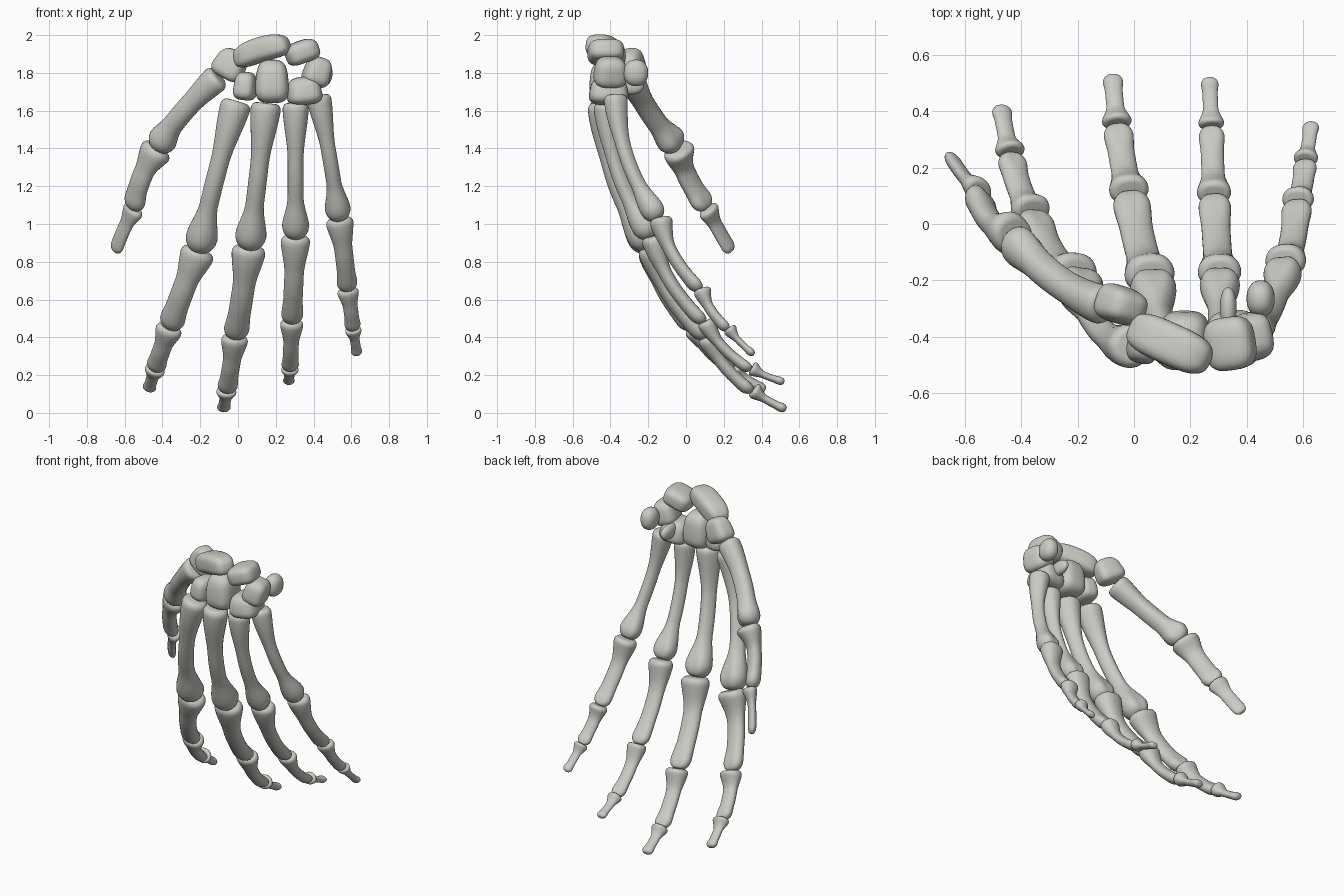
import bpy, bmesh, math
from mathutils import Vector, Euler

cube = bpy.data.objects.get("Cube")
if cube:
    bpy.data.objects.remove(cube, do_unlink=True)

bone_mat = bpy.data.materials.new("bone_grey")
bone_mat.use_nodes = True
COLOR = (0.6, 0.59, 0.55, 1)
bone_mat.diffuse_color = COLOR
bone_mat.node_tree.nodes["Principled BSDF"].inputs["Base Color"].default_value = COLOR

SEGS, RINGS = 28, 32
X = Vector((1, 0, 0))


def finish(bm, name):
    """Turn the bmesh into a smooth-shaded bone object."""
    bmesh.ops.recalc_face_normals(bm, faces=bm.faces[:])
    mesh = bpy.data.meshes.new(name)
    bm.to_mesh(mesh)
    bm.free()
    mesh.materials.append(bone_mat)
    for poly in mesh.polygons:
        poly.use_smooth = True
    bpy.context.collection.objects.link(bpy.data.objects.new(name, mesh))


def smooth(x):
    x = min(1, max(0, x))
    return x * x * (3 - 2 * x)


def blend(values, flare, knob):
    """Mix base, shaft and head values along a bone."""
    base, shaft, head = values
    return shaft + (base - shaft) * flare + (head - shaft) * knob


# widths at base, shaft and head, then the ratio of depth to width, then the bow
KINDS = {
    "metacarpal": ((.15, .09, .155), 1.0, .16),
    "proximal": ((.17, .11, .125), .78, .16),
    "middle": ((.135, .088, .1), .77, .15),
    "distal": ((.105, .058, .07), .75, .06),
    "thumb_metacarpal": ((.14, .108, .15), .95, .12),
    "thumb_tip": ((.12, .078, .078), .62, .04),
}


def section_radii(kind, t, length, scale):
    """Give the half width, base flare, head knob and palm groove at position t."""
    widths = [w * scale for w in KINDS[kind][0]]
    flare, knob = smooth(1 - t / .4), smooth((t - .68) / .25)
    base_cap, head_cap = widths[0] * .22 / length, widths[2] * .48 / length
    cap = 1
    if t < base_cap:
        cap = .62 + .38 * math.sqrt(1 - (1 - t / base_cap) ** 2)
    elif t > 1 - head_cap:
        cap = .3 + .7 * math.sqrt(max(0, 1 - ((t - 1 + head_cap) / head_cap) ** 2))
    groove = 0 if kind in ("distal", "thumb_tip") else .22 * max(knob, flare * .4)
    return blend(widths, flare, knob) / 2 * cap, flare, knob, groove


def long_bone(name, kind, a, b, scale, side):
    """Loft oval rings along a bowed path, with a flared base and a rounded head."""
    depth, bow = KINDS[kind][1:]
    length = (b - a).length
    axis = (b - a).normalized()
    u = (side - axis * side.dot(axis)).normalized()
    ctrl = (a + b) / 2 - u.cross(axis) * length * bow
    bm = bmesh.new()
    rings = []
    for i in range(RINGS + 1):
        t = .5 - .5 * math.cos(math.pi * i / RINGS)
        r, flare, knob, groove = section_radii(kind, t, length, scale)
        centre = a * (1 - t) ** 2 + ctrl * 2 * t * (1 - t) + b * t * t
        palm = u.cross(((ctrl - a) * (1 - t) + (b - ctrl) * t).normalized())
        ring = []
        for s in range(SEGS):
            angle = 2 * math.pi * s / SEGS
            c, n = math.cos(angle), math.sin(angle)
            front = max(0, n)
            # metacarpals narrow to a palm ridge, finger bones are flat there
            if "metacarpal" in kind:
                c *= 1 - .22 * front * (1 - knob)
            elif n > 0:
                n *= .84 + .4 * flare
            n *= depth * (1 - groove * front ** 6)
            ring.append(bm.verts.new(centre + (u * c + palm * n) * r))
        rings.append(ring)
    for low, high in zip(rings, rings[1:]):
        for s in range(SEGS):
            k = (s + 1) % SEGS
            bm.faces.new((low[s], low[k], high[k], high[s]))
    bm.faces.new(rings[0])
    bm.faces.new(rings[-1])
    finish(bm, name)


def finger(name, kinds, scale, side, *joints):
    """Chain long bones from joint to joint, from the wrist to the tip."""
    points = [Vector(j) for j in joints]
    for kind, a, b in zip(kinds, points, points[1:]):
        long_bone(f"{name}_{kind}", kind, a, b, scale, side)


def wrist_bone(name, centre, size, tilt=0.0, yaw=0.0, bend=0.0, taper=0.0, box=.64):
    """Rounded pebble, optionally arched along x and tapered upward."""
    bm = bmesh.new()
    bmesh.ops.create_icosphere(bm, subdivisions=4, radius=1)
    rot = Euler((0, tilt, yaw)).to_matrix()
    for v in bm.verts:
        p = Vector([math.copysign(abs(q) ** box, q) for q in v.co])
        p.z -= bend * (p.x ** 2 - .3)
        p.xy *= 1 - taper * p.z
        half = Vector([q * d / 2 for q, d in zip(p, size)])
        v.co = rot @ half + Vector(centre)
    finish(bm, name)


# fingers and thumb
FOUR = ("metacarpal", "proximal", "middle", "distal")
THUMB = ("thumb_metacarpal", "proximal", "thumb_tip")
finger("index", FOUR, 1.1, X - Vector((0, .15, .3)), (-.005, -.43, 1.65),
       (-.205, -.185, .865), (-.36, .04, .455), (-.438, .25, .235), (-.472, .42, .125))
finger("middle", FOUR, 1.08, X, (.15, -.44, 1.64),
       (.06, -.19, .88), (-.015, .11, .405), (-.06, .352, .12), (-.077, .53, .02))
finger("ring", FOUR, .93, X, (.305, -.42, 1.64),
       (.305, -.18, .935), (.285, .1, .485), (.275, .345, .235), (.268, .52, .165))
finger("little", FOUR, .88, X + Vector((0, .1, .15)), (.425, -.37, 1.68),
       (.535, -.14, 1.03), (.58, .08, .655), (.609, .225, .445), (.63, .36, .31))
finger("thumb", THUMB, 1.1, Vector((.6, -.6, -.5)),
       (-.1, -.29, 1.78), (-.425, -.045, 1.405), (-.55, .112, 1.085), (-.65, .24, .855))

# wrist bones
wrist_bone("scaphoid", (.125, -.425, 1.92), (.32, .15, .13), -.28, -.42, bend=.25)
wrist_bone("lunate", (.34, -.425, 1.91), (.18, .19, .12), -.35, .15, bend=.1)
wrist_bone("triquetrum", (.42, -.4, 1.805), (.14, .17, .16), .3, .2, taper=.1)
wrist_bone("pisiform", (.45, -.265, 1.8), (.1, .13, .14), box=.9)
wrist_bone("trapezium", (-.04, -.29, 1.845), (.17, .13, .16), .5, -.3, taper=.15)
wrist_bone("trapezoid", (.04, -.41, 1.73), (.115, .17, .15), .1, -.2, taper=.1)
wrist_bone("capitate", (.18, -.41, 1.755), (.175, .2, .23), taper=.1)
wrist_bone("hamate", (.35, -.41, 1.705), (.18, .2, .15), -.1, .1, taper=.12)
wrist_bone("hamate_hook", (.335, -.3, 1.73), (.06, .15, .09), box=.9)
